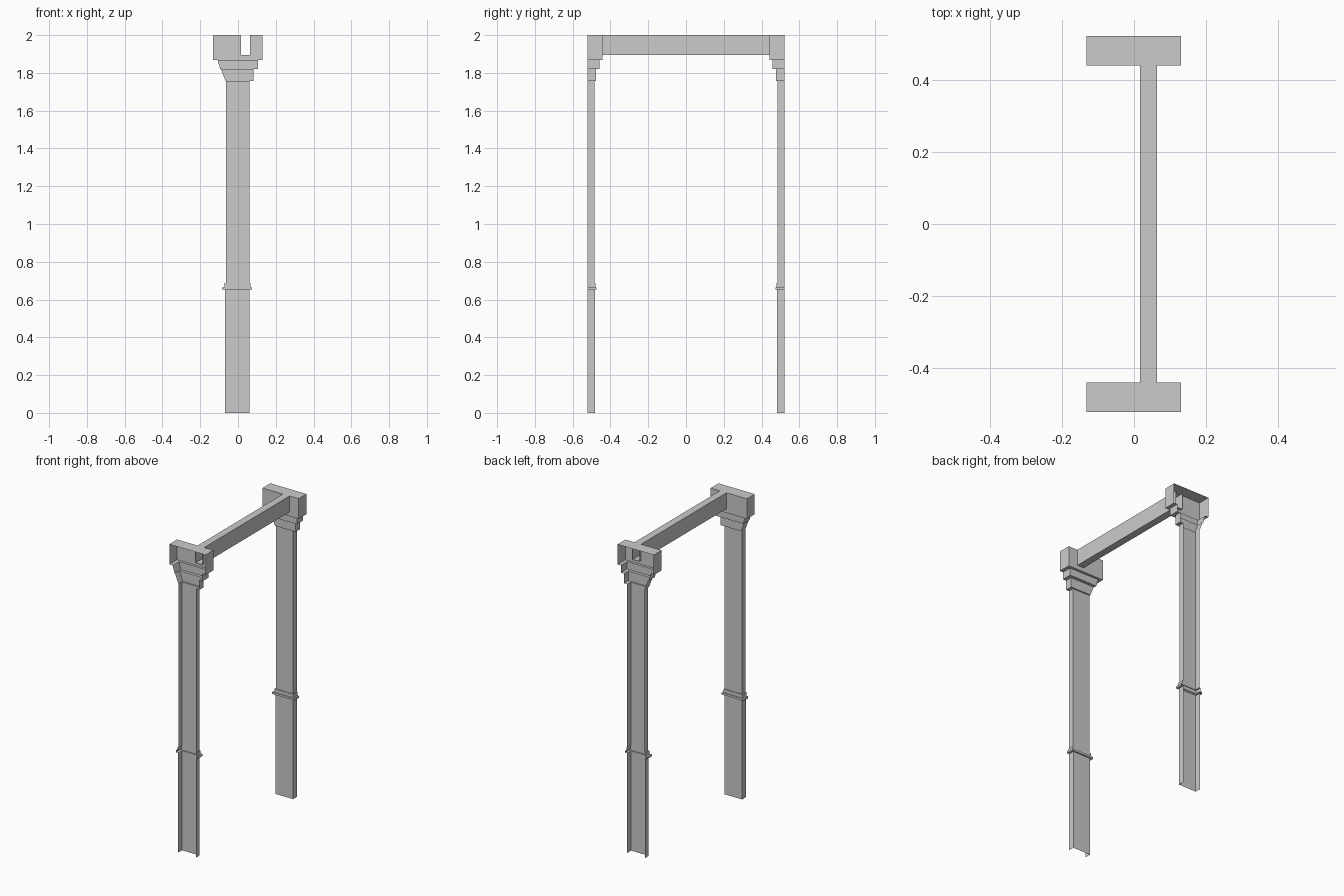
import bpy

if "Cube" in bpy.data.objects:
    bpy.data.objects.remove(bpy.data.objects["Cube"])

OUT = -0.522  # open outer (wall) plane of each post


def make_object(name, verts, faces, mirrored=True):
    mesh = bpy.data.meshes.new(name)
    mesh.from_pydata(verts, [], faces)
    mesh.update()
    obj = bpy.data.objects.new(name, mesh)
    bpy.context.collection.objects.link(obj)
    if mirrored:
        mod = obj.modifiers.new("mirror_y", "MIRROR")
        mod.use_axis = (False, True, False)
        mod.use_mirror_merge = False
    return obj


def channel(name, rings):
    """Three-sided shell, open at the back; rings are (left x, right x, inner y, z)."""
    verts, faces = [], []
    for x0, x1, y, z in rings:
        verts += [(x0, OUT, z), (x0, y, z), (x1, y, z), (x1, OUT, z)]
    for r in range(len(rings) - 1):
        for i in range(3):
            a = r * 4 + i
            faces.append((a + 1, a, a + 4, a + 5))
    return make_object(name, verts, faces)


# Lower panel of each post
channel("post_base", [(-0.068, 0.06, -0.483, 0), (-0.068, 0.06, -0.483, 0.652)])

# Stepped moulding between base and shaft
channel("post_band", [
    (-0.068, 0.06, -0.483, 0.652),
    (-0.085, 0.075, -0.474, 0.652),
    (-0.085, 0.075, -0.474, 0.665),
    (-0.072, 0.065, -0.48, 0.665),
    (-0.072, 0.065, -0.48, 0.688),
    (-0.064, 0.06, -0.485, 0.688)])

# Tall shaft
channel("post_shaft", [(-0.064, 0.06, -0.485, 0.688), (-0.064, 0.06, -0.485, 1.757)])

# Capital: raked on the left, stepped on the right and inside
channel("capital", [
    (-0.064, 0.06, -0.485, 1.757),
    (-0.066, 0.083, -0.476, 1.757),
    (-0.09, 0.083, -0.476, 1.82),
    (-0.094, 0.106, -0.457, 1.82),
    (-0.108, 0.106, -0.457, 1.868),
    (-0.132, 0.13, -0.441, 1.868)])

# Top block: side walls, top, and inner wall with an opening for the beam
L, R, IN, LO, HI = -0.132, 0.13, -0.441, 1.868, 2.0
BX0, BX1, BZ = 0.016, 0.064, 1.895
verts = [(L, OUT, LO), (L, IN, LO), (R, IN, LO), (R, OUT, LO),
         (L, OUT, HI), (L, IN, HI), (R, IN, HI), (R, OUT, HI),
         (BX0, IN, BZ), (BX1, IN, BZ), (BX0, IN, HI), (BX1, IN, HI)]
faces = [(1, 0, 4, 5), (3, 2, 6, 7),          # sides
         (4, 7, 6, 11, 10, 5),                # top
         (1, 5, 10, 8), (2, 1, 8, 9), (6, 2, 9, 11)]  # inner wall
make_object("top_block", verts, faces)

# Hollow cross beam, open at both ends
E = 0.46
section = [(BX0, BZ), (BX1, BZ), (BX1, HI), (BX0, HI)]
verts = [(x, y, z) for y in (-E, E) for x, z in section]
faces = [(i, (i + 1) % 4, (i + 1) % 4 + 4, i + 4) for i in range(4)]
beam = make_object("cross_beam", verts, faces, mirrored=False)
beam.data.flip_normals() if beam.data.polygons[0].normal.z > 0 else None
